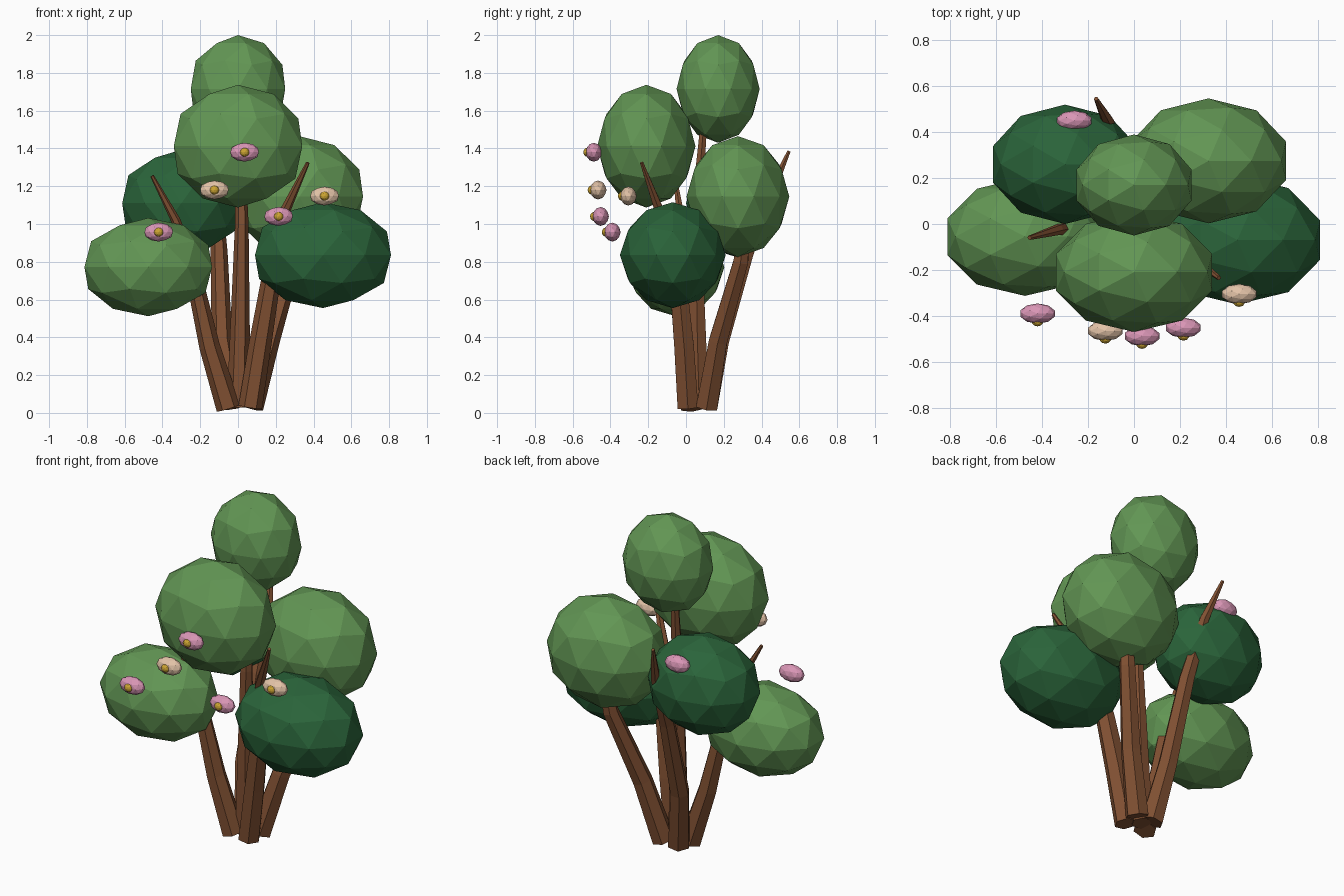
import bpy, bmesh, math
from mathutils import Vector

if "Cube" in bpy.data.objects:
    bpy.data.objects.remove(bpy.data.objects["Cube"])


def mat(name, r, g, b):
    # sRGB 0-255 to linear
    m = bpy.data.materials.new(name)
    m.diffuse_color = [((c / 255 + 0.055) / 1.055) ** 2.4 for c in (r, g, b)] + [1]
    m.use_nodes = True
    m.node_tree.nodes["Principled BSDF"].inputs["Base Color"].default_value = m.diffuse_color
    return m


BARK = mat("bark brown", 128, 80, 50)
LIGHT = mat("leaf green", 98, 150, 84)
DARK = mat("deep green", 42, 100, 58)
PINK = mat("petal pink", 218, 150, 182)
CREAM = mat("petal cream", 228, 196, 168)
GOLD = mat("flower gold", 205, 165, 50)


def finish(bm, name, material):
    bmesh.ops.recalc_face_normals(bm, faces=bm.faces)
    me = bpy.data.meshes.new(name)
    bm.to_mesh(me)
    bm.free()
    me.materials.append(material)
    ob = bpy.data.objects.new(name, me)
    bpy.context.collection.objects.link(ob)
    return ob


def blob(name, center, half, material, sub=2):
    # faceted ellipsoid stretched to exact half-extents
    bm = bmesh.new()
    bmesh.ops.create_icosphere(bm, subdivisions=sub, radius=1)
    ext = [max(abs(v.co[i]) for v in bm.verts) for i in range(3)]
    for v in bm.verts:
        v.co = [center[i] + v.co[i] / ext[i] * half[i] for i in range(3)]
    return finish(bm, name, material)


def stem(name, pts, sides=6):
    # tapered branch through (x, y, z, radius) points
    bm = bmesh.new()
    P = [Vector(p[:3]) for p in pts]
    rings = []
    for i, p in enumerate(P):
        a = (P[min(i + 1, len(P) - 1)] - P[max(i - 1, 0)]).normalized()
        u = (Vector((1, 0, 0)) - a * a.x).normalized()
        w = a.cross(u)
        rings.append([bm.verts.new(p + pts[i][3] * (u * math.cos(t) + w * math.sin(t)))
                      for t in (2 * math.pi * k / sides for k in range(sides))])
    for r, s in zip(rings, rings[1:]):
        for k in range(sides):
            j = (k + 1) % sides
            bm.faces.new((r[k], r[j], s[j], s[k]))
    bm.faces.new(rings[0])
    bm.faces.new(rings[-1])
    return finish(bm, name, BARK)


# branches fanning out from the base
stem("branch_front_left", [(-0.05, 0.03, 0.025, 0.065), (-0.15, 0.01, 0.35, 0.055),
                           (-0.24, -0.01, 0.75, 0.042), (-0.33, -0.025, 1.02, 0.025),
                           (-0.455, -0.06, 1.255, 0.01)])
stem("branch_front_right", [(0.065, 0.01, 0.03, 0.063), (0.115, -0.01, 0.35, 0.06),
                            (0.17, -0.04, 0.68, 0.052), (0.235, -0.13, 1.04, 0.03),
                            (0.37, -0.235, 1.325, 0.01)])
stem("branch_back_right", [(0.07, 0.11, 0.03, 0.065), (0.165, 0.17, 0.38, 0.056),
                           (0.29, 0.29, 0.8, 0.045), (0.34, 0.33, 1.15, 0.02)])
stem("branch_back_left", [(-0.03, 0.11, 0.03, 0.065), (-0.085, 0.18, 0.38, 0.055),
                          (-0.10, 0.32, 0.85, 0.045), (-0.115, 0.45, 1.17, 0.028),
                          (-0.165, 0.545, 1.385, 0.01)])
stem("branch_centre", [(0.0, 0.07, 0.03, 0.06), (0.01, 0.06, 0.4, 0.053),
                       (0.02, 0.05, 1.0, 0.036), (0.01, 0.1, 1.6, 0.018)])

# leaf clumps
blob("crown_top", (0, 0.17, 1.715), (0.25, 0.22, 0.285), LIGHT)
blob("crown_front", (0, -0.21, 1.412), (0.34, 0.26, 0.325), LIGHT)
blob("crown_back_right", (0.325, 0.275, 1.145), (0.337, 0.272, 0.32), LIGHT)
blob("crown_back_left", (-0.30, 0.26, 1.11), (0.313, 0.26, 0.283), DARK)
blob("crown_low_left", (-0.475, -0.055, 0.772), (0.338, 0.258, 0.26), LIGHT)
blob("crown_low_right", (0.45, -0.07, 0.835), (0.36, 0.28, 0.28), DARK)

# flowers with a gold centre on the front
flowers = [((-0.42, -0.39, 0.957), PINK), ((0.215, -0.452, 1.04), PINK),
           ((0.035, -0.488, 1.38), PINK), ((-0.125, -0.465, 1.18), CREAM),
           ((0.458, -0.305, 1.148), CREAM), ((-0.26, 0.45, 1.29), PINK)]
for n, (c, m) in enumerate(flowers, 1):
    blob(f"flower_petals_{n}", c, (0.075, 0.044, 0.05), m)
    blob(f"flower_centre_{n}", (c[0], c[1] - 0.036, c[2]), (0.024, 0.02, 0.024), GOLD)
